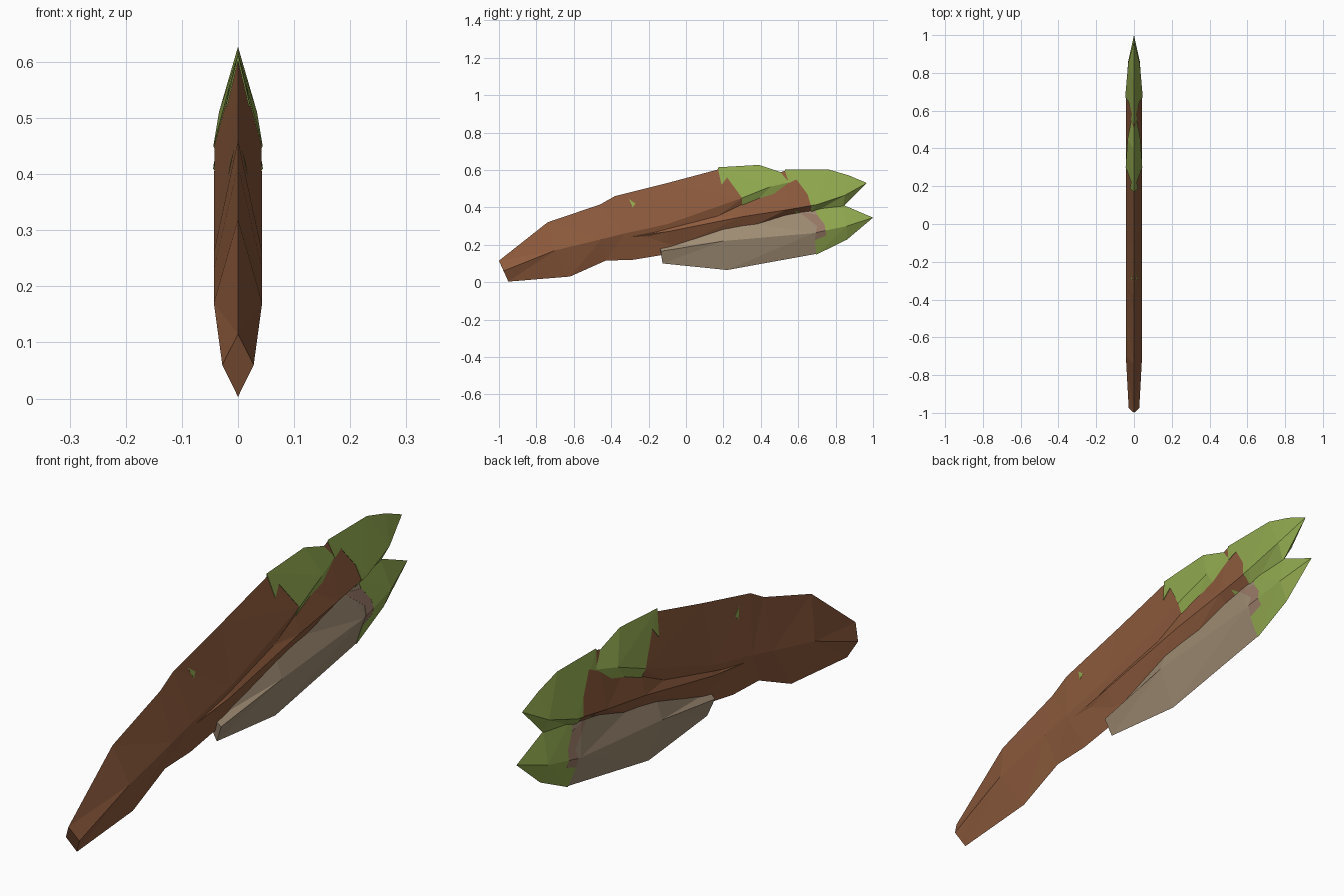
import bpy
import bmesh

cube = bpy.data.objects.get("Cube")
if cube:
    bpy.data.objects.remove(cube, do_unlink=True)


def material(name, srgb):
    color = [(c / 255) ** 2.2 for c in srgb] + [1]
    mat = bpy.data.materials.new(name)
    mat.use_nodes = True
    mat.diffuse_color = color
    bsdf = mat.node_tree.nodes["Principled BSDF"]
    bsdf.inputs["Base Color"].default_value = color
    bsdf.inputs["Roughness"].default_value = 0.9
    return mat


brown = material("bark brown", (140, 91, 63))
green = material("leaf green", (144, 168, 80))
grey = material("grey tan", (158, 139, 115))
pink = material("dusty tan", (152, 122, 104))


def finish(name, bm, mat):
    bmesh.ops.remove_doubles(bm, verts=bm.verts, dist=0.0005)
    bmesh.ops.recalc_face_normals(bm, faces=bm.faces)
    mesh = bpy.data.meshes.new(name)
    bm.to_mesh(mesh)
    bm.free()
    mesh.materials.append(mat)
    obj = bpy.data.objects.new(name, mesh)
    bpy.context.collection.objects.link(obj)
    return obj


def blade(name, stations, mat, grow=0.0, lift=0.0):
    """Loft of diamond sections: top, ridge and bottom (y, z), half width."""
    bm = bmesh.new()
    rings = []
    for (ty, tz), (ry, rz), (by, bz), w in stations:
        if w:
            w, tz, bz = w + grow, tz + lift, bz - lift
        pts = [(0, ty, tz), (w, ry, rz), (0, by, bz), (-w, ry, rz)]
        rings.append([bm.verts.new(p) for p in pts])
    for a, b in zip(rings, rings[1:]):
        for i in range(4):
            j = (i + 1) % 4
            # triangles keep the creases crisp and symmetric
            if i in (0, 3):
                p, q = (i, j) if i == 0 else (j, i)
            else:
                p, q = (j, i) if i == 1 else (i, j)
            bm.faces.new((a[p], a[q], b[q]))
            bm.faces.new((a[p], b[q], b[p]))
    bm.faces.new(rings[0])
    if stations[-1][3]:
        bm.faces.new(rings[-1])
    else:
        bmesh.ops.remove_doubles(bm, verts=rings[-1], dist=0.0005)
    return finish(name, bm, mat)


def overlay(name, stations, outline, mat, lift=0.0):
    """Slightly swollen copy of a blade, trimmed to a side outline."""
    obj = blade(name, stations, mat, 0.002, lift)
    bm = bmesh.new()
    sides = [[bm.verts.new((x, y, z)) for y, z in outline] for x in (-0.1, 0.1)]
    bm.faces.new(sides[0])
    bm.faces.new(sides[1])
    for i in range(len(outline)):
        j = (i + 1) % len(outline)
        bm.faces.new((sides[0][i], sides[0][j], sides[1][j], sides[1][i]))
    cutter = finish("trim_helper", bm, mat)
    cutter.hide_render = True
    mod = obj.modifiers.new("trim", "BOOLEAN")
    mod.operation = "INTERSECT"
    mod.solver = "EXACT"
    mod.object = cutter
    deps = bpy.context.evaluated_depsgraph_get()
    mesh = bpy.data.meshes.new_from_object(obj.evaluated_get(deps))
    obj.modifiers.clear()
    obj.data = mesh
    bpy.data.objects.remove(cutter, do_unlink=True)
    mesh.materials.clear()
    mesh.materials.append(mat)
    for poly in mesh.polygons:
        poly.material_index = 0


# Upper blade, running the whole length from the blunt base
upper = [
    ((-1, .115), (-.975, .06), (-.95, .003), .028),
    ((-.74, .32), (-.70, .17), (-.62, .03), .043),
    ((-.46, .415), (-.45, .23), (-.43, .115), .043),
    ((-.38, .46), (-.33, .26), (-.28, .12), .043),
    ((-.1, .53), (-.1, .31), (-.1, .15), .043),
    ((.17, .602), (.3, .45), (.3, .36), .042),
    ((.39, .615), (.45, .51), (.5, .42), .032),
    ((.62, .55), (.62, .55), (.62, .55), 0),
]
# Middle blade, tucked under the upper one
middle = [
    ((-.45, .25), (-.45, .22), (-.45, .18), .03),
    ((-.1, .36), (-.1, .27), (-.1, .17), .043),
    ((.3, .52), (.3, .35), (.3, .27), .043),
    ((.53, .596), (.53, .385), (.53, .345), .043),
    ((.76, .597), (.70, .415), (.66, .365), .042),
    ((.87, .565), (.85, .465), (.84, .41), .029),
    ((.967, .53), (.967, .53), (.967, .53), 0),
]
# Lower grey blade
lower = [
    ((-.14, .187), (-.135, .165), (-.125, .10), .025),
    ((.2, .34), (.2, .22), (.22, .065), .042),
    ((.62, .44), (.68, .262), (.70, .152), .042),
    ((.84, .41), (.86, .30), (.86, .23), .029),
    ((1, .345), (1, .345), (1, .345), 0),
]
blade("upper_blade", upper, brown)
blade("middle_blade", middle, brown)
blade("lower_blade", lower, grey)

# Jagged green tips
overlay("upper_tip", upper, [(.165, .7), (.17, .61), (.19, .52), (.22, .56),
        (.30, .45), (.30, .3), (.8, .3), (.8, .7)], green, .012)
overlay("middle_tip", middle, [(.53, .7), (.53, .59), (.55, .53), (.59, .55),
        (.65, .47), (.67, .40), (.66, .3), (1.1, .3), (1.1, .7)], green, .006)
overlay("lower_tip", lower, [(.66, .5), (.70, .36), (.74, .31), (.75, .25),
        (.69, .225), (.70, .1), (1.1, .1), (1.1, .5)], green, .003)

# Small flecks and the dusty band beside the lower tip
overlay("upper_fleck", upper, [(-.305, .445), (-.27, .42), (-.285, .40)], green)
overlay("middle_fleck", middle, [(.585, .385), (.61, .37), (.59, .345)], green)
overlay("dusty_band", lower, [(.60, .38), (.70, .36), (.74, .31), (.75, .25),
        (.69, .225), (.70, .30)], pink)
